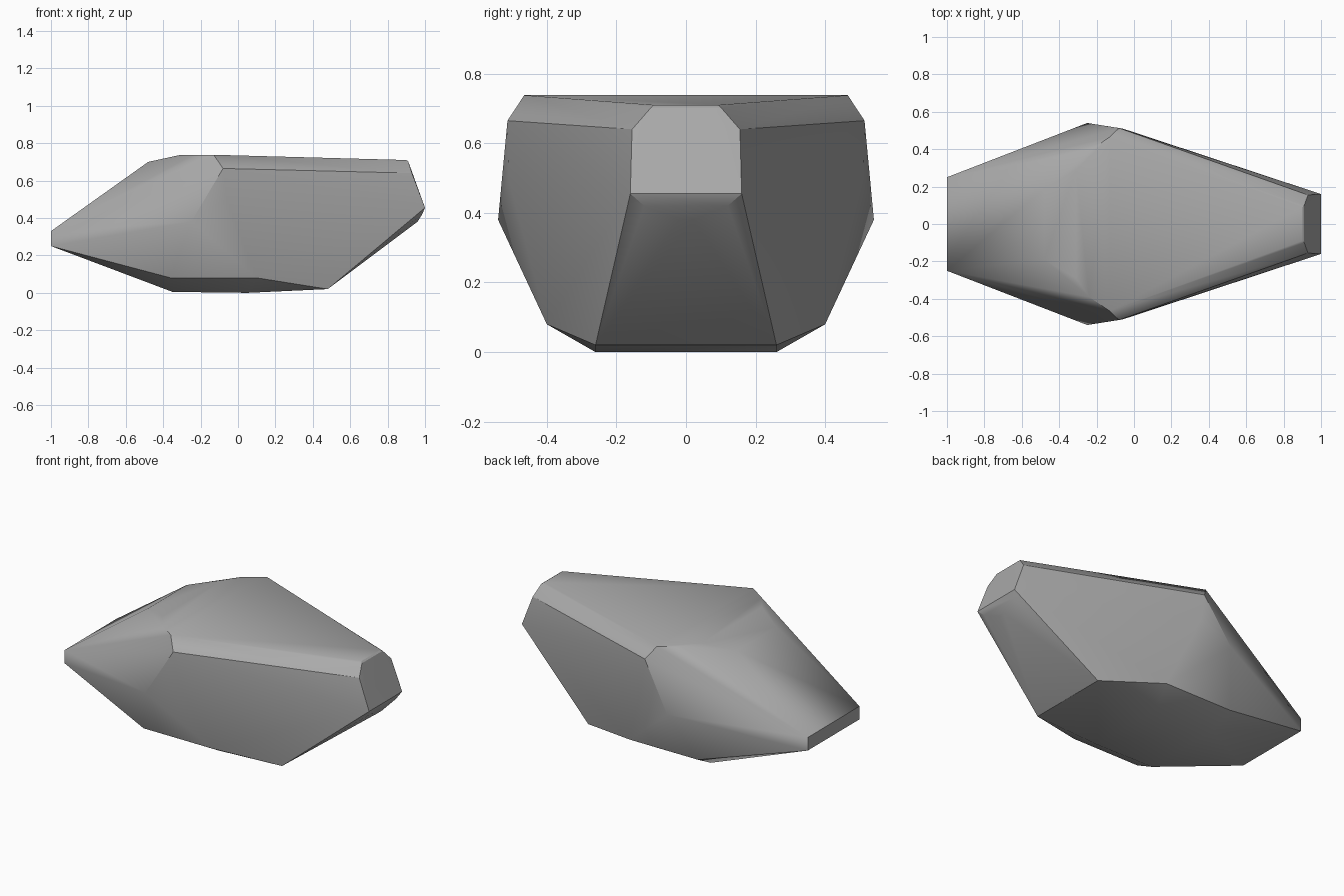
import bpy
import bmesh
import math

if "Cube" in bpy.data.objects:
    bpy.data.objects.remove(bpy.data.objects["Cube"])

# Half of the boulder's corner points (y >= 0); the other half is mirrored
CORNERS = [
    # narrow chisel edge
    (-1.0, 0.25, 0.25), (-1.0, 0.25, 0.33),
    # upper slab
    (-0.48, 0.19, 0.70), (-0.31, 0.29, 0.737), (-0.24, 0.39, 0.738),
    (-0.13, 0.465, 0.738), (0.90, 0.09, 0.71),
    # widest shoulder
    (-0.08, 0.513, 0.665), (-0.06, 0.51, 0.50), (-0.25, 0.54, 0.38),
    # blunt end
    (0.91, 0.10, 0.703), (0.90, 0.165, 0.64), (0.93, 0.155, 0.64),
    (1.0, 0.16, 0.455), (0.985, 0.12, 0.42), (0.96, 0.02, 0.38),
    # underside
    (-0.36, 0.40, 0.08), (0.10, 0.40, 0.08),
    (-0.35, 0.26, 0.005), (0.05, 0.26, 0.0), (0.48, 0.26, 0.02),
]

# Wrap the mirrored corners in a convex skin
bm = bmesh.new()
for x, y, z in CORNERS:
    for side in (-1, 1):
        bm.verts.new((x, side * y, z))
hull = bmesh.ops.convex_hull(bm, input=bm.verts[:])
loose = {g for g in hull["geom_interior"] + hull["geom_unused"]
         if isinstance(g, bmesh.types.BMVert) and not g.link_faces}
bmesh.ops.delete(bm, geom=list(loose), context='VERTS')
bmesh.ops.dissolve_limit(bm, angle_limit=math.radians(1.5),
                         verts=bm.verts[:], edges=bm.edges[:])
bmesh.ops.recalc_face_normals(bm, faces=bm.faces[:])

mesh = bpy.data.meshes.new("boulder")
bm.to_mesh(mesh)
bm.free()
boulder = bpy.data.objects.new("boulder", mesh)
bpy.context.collection.objects.link(boulder)

# Plain stone colour
stone = bpy.data.materials.new("grey stone")
stone.diffuse_color = (0.40, 0.40, 0.40, 1.0)
stone.use_nodes = True
stone.node_tree.nodes["Principled BSDF"].inputs["Base Color"].default_value = stone.diffuse_color
mesh.materials.append(stone)

# Soft shading across shallow facets, crisp main edges
bpy.context.view_layer.objects.active = boulder
boulder.select_set(True)
bpy.ops.object.shade_smooth_by_angle(angle=math.radians(30))
